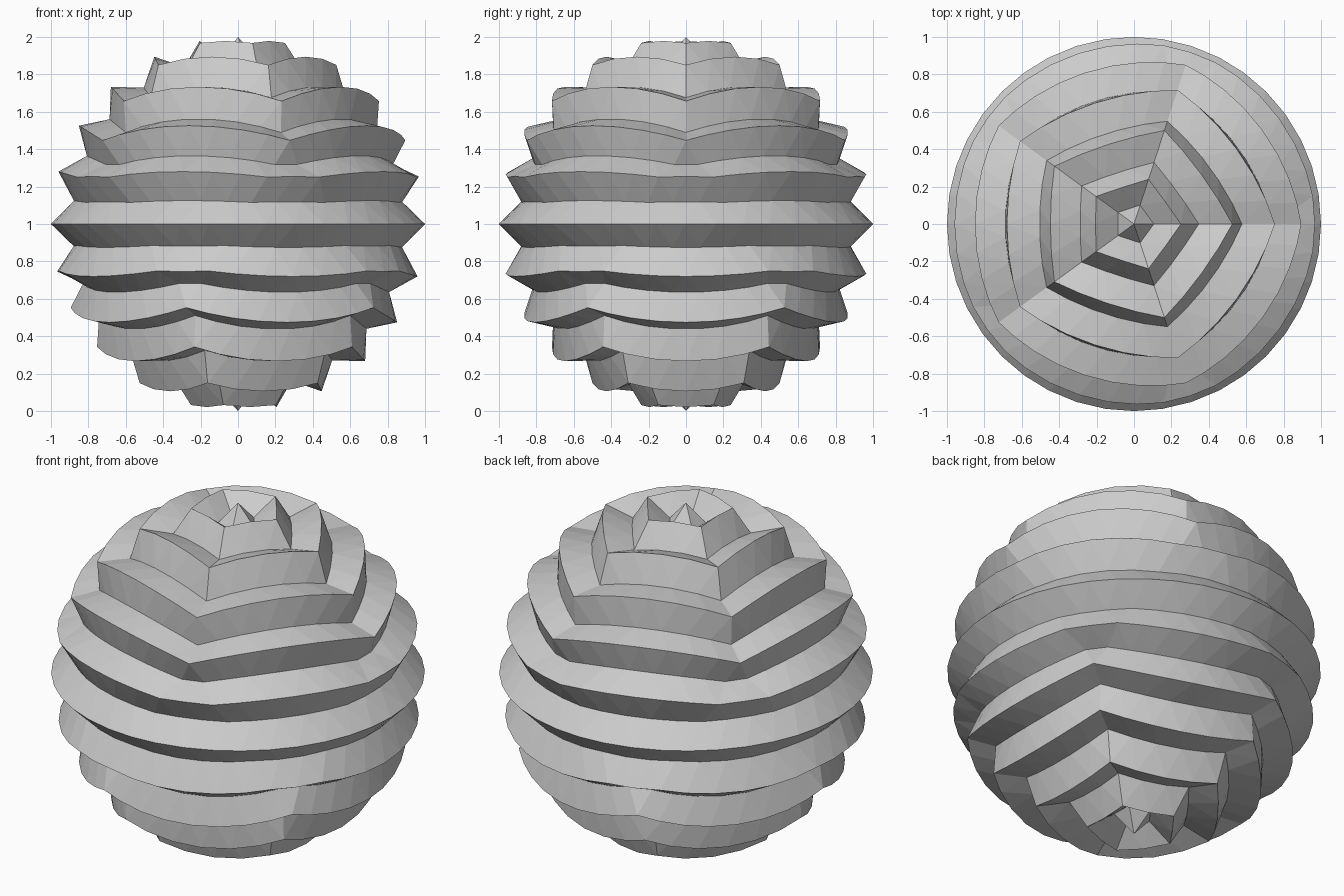
import bpy, bmesh

if "Cube" in bpy.data.objects:
    bpy.data.objects.remove(bpy.data.objects["Cube"])

VALLEY = 0.889  # radius of the sunken rows; ridge rows stay at 1

# Faceted sphere whose vertex rows alternate between ridge and valley
bm = bmesh.new()
bmesh.ops.create_icosphere(bm, subdivisions=4, radius=1.0)

# Number the rows by stepping outward from the top pole
top = max(bm.verts, key=lambda v: v.co.z)
row = {top: 0}
frontier = [top]
while frontier:
    reached = []
    for v in frontier:
        for e in v.link_edges:
            n = e.other_vert(v)
            if n not in row:
                row[n] = row[v] + 1
                reached.append(n)
    frontier = reached

# Pull every odd row inward, then stand the ball on the ground
for v, r in row.items():
    v.co.normalize()
    if r % 2:
        v.co *= VALLEY
    v.co.z += 1.0

mesh = bpy.data.meshes.new("ridged_ball")
bm.to_mesh(mesh)
bm.free()
ball = bpy.data.objects.new("ridged_ball", mesh)
bpy.context.collection.objects.link(ball)
